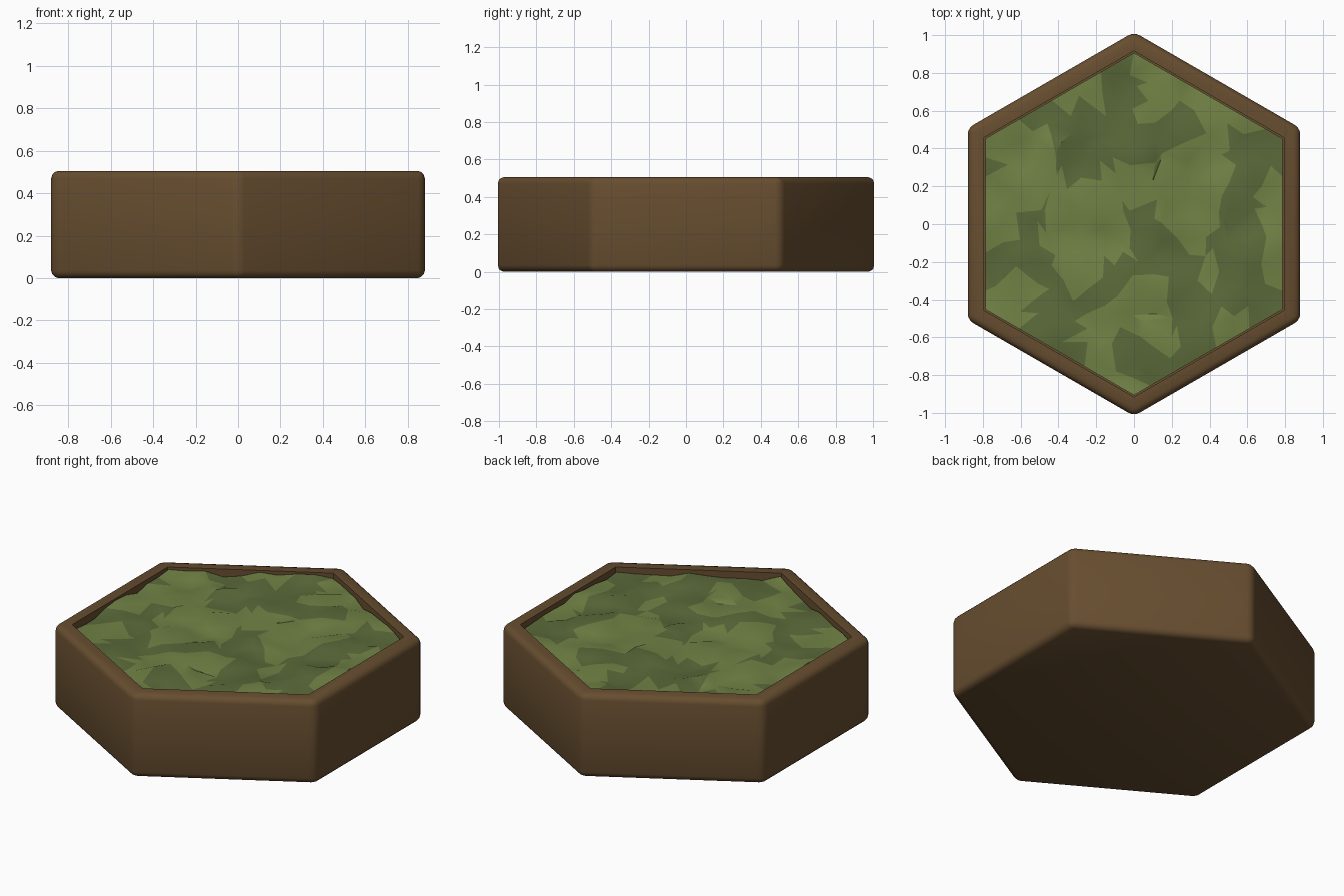
import bpy, bmesh, math, random
from mathutils import Vector, noise

if "Cube" in bpy.data.objects:
    bpy.data.objects.remove(bpy.data.objects["Cube"])

random.seed(4)
HEIGHT = 0.505
OUTER = 0.88 / math.cos(math.pi / 6)
INNER = 0.785 / math.cos(math.pi / 6)
RINGS = 9


def material(name, rgb):
    m = bpy.data.materials.new(name)
    m.diffuse_color = (*rgb, 1)
    m.use_nodes = True
    m.node_tree.nodes["Principled BSDF"].inputs["Base Color"].default_value = m.diffuse_color
    return m


def corner(i, r):
    a = math.pi / 2 + i * math.pi / 3
    return Vector((r * math.cos(a), r * math.sin(a), 0))


def make_object(name, bm, mats):
    me = bpy.data.meshes.new(name)
    bm.to_mesh(me)
    bm.free()
    for m in mats:
        me.materials.append(m)
    ob = bpy.data.objects.new(name, me)
    bpy.context.collection.objects.link(ob)
    bpy.context.view_layer.objects.active = ob
    ob.select_set(True)
    return ob


# Earth tray: hexagonal block with rounded outer edges and a shallow recess
bm = bmesh.new()
base = bm.faces.new([bm.verts.new(corner(i, OUTER)) for i in range(6)])
up = bmesh.ops.extrude_face_region(bm, geom=[base])
bmesh.ops.translate(bm, vec=(0, 0, HEIGHT),
                    verts=[v for v in up["geom"] if isinstance(v, bmesh.types.BMVert)])
bmesh.ops.recalc_face_normals(bm, faces=bm.faces)
bmesh.ops.bevel(bm, geom=bm.edges[:], offset=0.035, segments=3, profile=0.5, affect='EDGES')
bm.normal_update()
top = max(bm.faces, key=lambda f: f.calc_center_median().z)
bmesh.ops.inset_region(bm, faces=[top], thickness=0.06, depth=0)
pit = bmesh.ops.extrude_face_region(bm, geom=[top])
bmesh.ops.translate(bm, vec=(0, 0, -0.09),
                    verts=[v for v in pit["geom"] if isinstance(v, bmesh.types.BMVert)])
if top.is_valid:
    bm.faces.remove(top)
tray = make_object("earth_tray", bm, [material("earth", (0.135, 0.075, 0.029))])
bpy.ops.object.shade_smooth_by_angle(angle=math.radians(40))

# Grass: concentric rings of triangles, jittered and gently bumpy
bm = bmesh.new()
rings = []
for k in range(RINGS + 1):
    ring = []
    r = INNER * k / RINGS
    for i in range(6 if k else 1):
        for j in range(max(k, 1)):
            p = corner(i, r).lerp(corner(i + 1, r), j / max(k, 1))
            if k < RINGS:
                p += Vector((random.uniform(-.035, .035), random.uniform(-.035, .035), 0))
            p.z = 0.48 + max(-0.024, min(0.022, 0.035 * noise.noise(p * 4.5) +
                                         random.uniform(-.012, .012)))
            ring.append(bm.verts.new(p))
    rings.append(ring)
for k in range(1, RINGS + 1):
    a, b = rings[k - 1], rings[k]
    for i in range(6):
        for j in range(k):
            o0, o1 = b[i * k + j], b[(i * k + j + 1) % len(b)]
            n0 = a[(i * (k - 1) + j) % len(a)]
            bm.faces.new((o0, o1, n0))
            if j < k - 1:
                bm.faces.new((o1, a[(i * (k - 1) + j + 1) % len(a)], n0))

# Light and dark grass patches
for f in bm.faces:
    c = f.calc_center_median()
    c.z = 0.3
    f.material_index = int(noise.noise(c * 4.2 + Vector((3.1, 7.4, 0))) > 0.03)
bmesh.ops.recalc_face_normals(bm, faces=bm.faces)
if sum(f.normal.z for f in bm.faces) < 0:
    bmesh.ops.reverse_faces(bm, faces=bm.faces)
tray.select_set(False)
make_object("grass", bm, [material("grass_light", (0.165, 0.225, 0.06)),
                          material("grass_dark", (0.105, 0.145, 0.042))])
bpy.ops.object.shade_smooth_by_angle(angle=math.radians(30))
